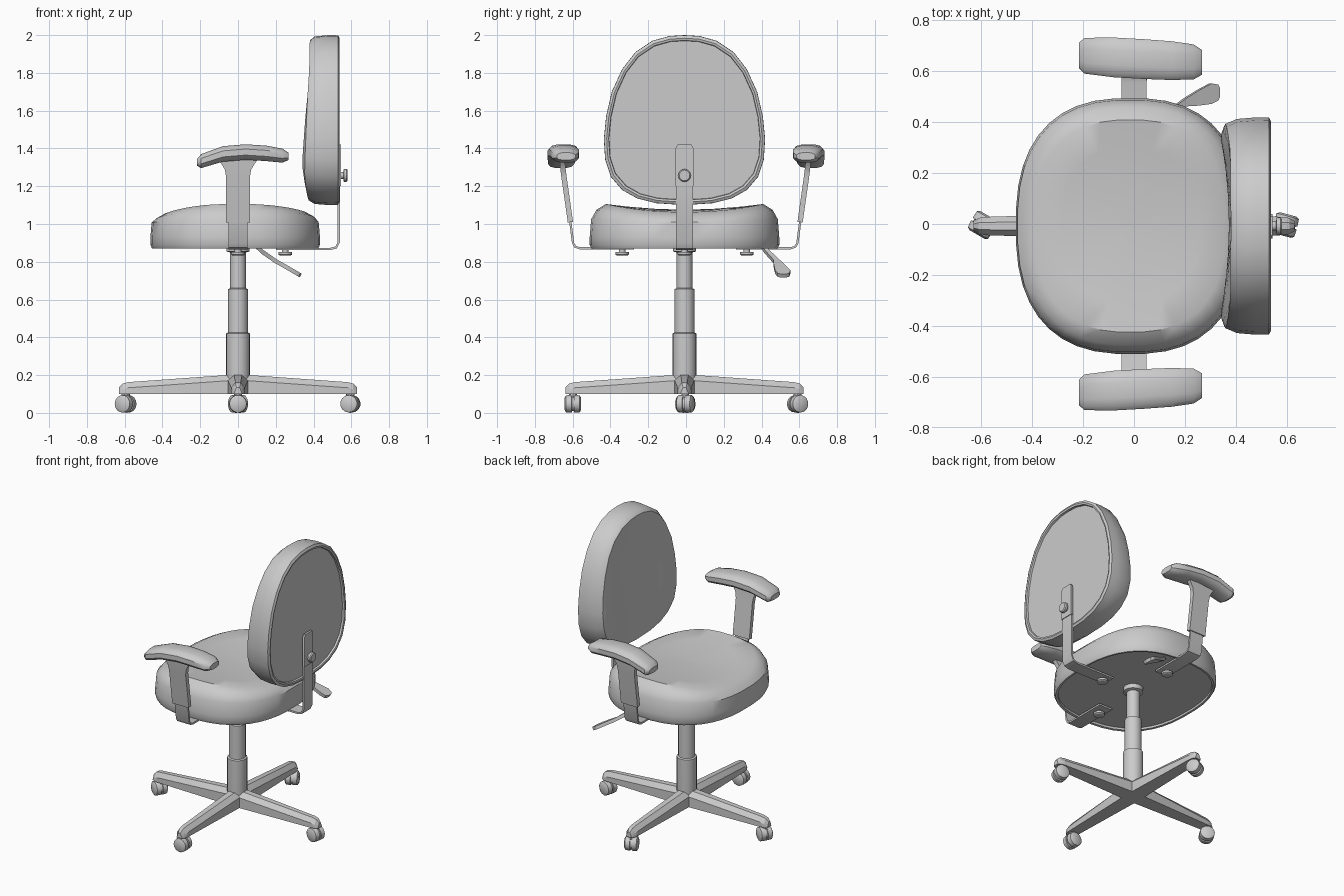
import bpy, bmesh, math
from mathutils import Matrix, Vector

cube = bpy.data.objects.get("Cube")
if cube:
    bpy.data.objects.remove(cube, do_unlink=True)

GREY = (0.6, 0.6, 0.6, 1)
mat = bpy.data.materials.new("plain grey")
mat.use_nodes = True
mat.diffuse_color = GREY
mat.node_tree.nodes["Principled BSDF"].inputs["Base Color"].default_value = GREY
CY = -0.008  # sideways centre of column, seat and back


def finish(name, bm, angle=32):
    bmesh.ops.recalc_face_normals(bm, faces=bm.faces)
    me = bpy.data.meshes.new(name)
    bm.to_mesh(me)
    bm.free()
    me.materials.append(mat)
    ob = bpy.data.objects.new(name, me)
    bpy.context.collection.objects.link(ob)
    bpy.ops.object.select_all(action="DESELECT")
    ob.select_set(True)
    bpy.context.view_layer.objects.active = ob
    bpy.ops.object.shade_smooth_by_angle(angle=math.radians(angle))
    return ob


def loft(name, rings, angle=32):
    """Skin a list of equal-length point rings and cap both ends."""
    bm = bmesh.new()
    rows = [[bm.verts.new(p) for p in ring] for ring in rings]
    n = len(rows[0])
    for a, b in zip(rows, rows[1:]):
        for i in range(n):
            j = (i + 1) % n
            bm.faces.new((a[i], a[j], b[j], b[i]))
    bm.faces.new(rows[0])
    bm.faces.new(rows[-1])
    return finish(name, bm, angle)


def turned(name, profile, centre, axis=(0, 0, 1), sides=20):
    """Round part from (radius, distance along axis) pairs."""
    rot = Vector((0, 0, 1)).rotation_difference(Vector(axis)).to_matrix()
    rings = []
    for r, h in profile:
        ts = [2 * math.pi * i / sides for i in range(sides)]
        rings.append([Vector(centre) + rot @ Vector((r * math.cos(t), r * math.sin(t), h)) for t in ts])
    return loft(name, rings)


def strip(name, path, place, thick):
    """Bent flat bar from (u, z, half width) points."""
    pts = [Vector(p[:2]) for p in path]
    rings = []
    for i, p in enumerate(pts):
        d = (pts[min(i + 1, len(pts) - 1)] - pts[max(i - 1, 0)]).normalized()
        n = Vector((-d.y, d.x)) * thick / 2
        w = path[i][2]
        rings.append([place(q.x, s, q.y) for q, s in ((p + n, -w), (p + n, w), (p - n, w), (p - n, -w))])
    return loft(name, rings)


def superellipse(a, b, power, n):
    out = []
    for i in range(n):
        t = 2 * math.pi * (i + 0.5) / n
        c, s = math.cos(t), math.sin(t)
        out.append((a * math.copysign(abs(c) ** (2 / power), c), b * math.copysign(abs(s) ** (2 / power), s)))
    return out


# Star base: four tapered legs with bevelled tops
LEG = [(0.0, 0.205, 0.055), (0.06, 0.2, 0.052), (0.58, 0.163, 0.036), (0.61, 0.155, 0.032), (0.63, 0.135, 0.02)]
CASTER_TURN = {0: 75, 1: 25, 2: 60, 3: 90}
for k, side in enumerate(("rear", "left", "front", "right")):
    turn = Matrix.Rotation(k * math.pi / 2, 3, "Z")
    rings = []
    for x, top, w in LEG:
        section = [(-w, 0.1), (w, 0.1), (w, top - 0.03), (w * 0.4, top), (-w * 0.4, top), (-w, top - 0.03)]
        rings.append([turn @ Vector((x, y, z)) + Vector((0, CY, 0)) for y, z in section])
    loft(side + "_base_leg", rings, 25)
    # Caster: twin wheel, axle hub and stem
    c = turn @ Vector((0.595, 0, 0.048)) + Vector((0, CY / 2, 0))
    a = math.radians(CASTER_TURN[k])
    axis = (math.cos(a), math.sin(a), 0)
    turned(side + "_caster_wheels", [(0.034, -0.043), (0.046, -0.036), (0.048, -0.006), (0.04, -0.005),
           (0.04, 0.005), (0.048, 0.006), (0.046, 0.036), (0.034, 0.043)], c, axis, 14)
    turned(side + "_caster_stem", [(0.022, 0), (0.022, 0.06)], c, sides=10)

# Gas column in three stages with a flange under the seat
turned("column", [(0.06, 0.1), (0.063, 0.2), (0.063, 0.42), (0.053, 0.425), (0.053, 0.655), (0.042, 0.66),
                  (0.042, 0.85), (0.062, 0.855), (0.062, 0.885)], (0, CY, 0))


# Seat cushion: saddle-shaped top with a recessed underside
def seat_top(x, y):
    return -0.03 * (1 - min(1, (y / 0.41) ** 2)) - (0.025 if x < 0 else 0.015) * (x / 0.4) ** 2


SEAT = [(0.945, 0.885, 0), (0.95, 0.872, 0), (0.98, 0.87, 0), (1.0, 0.89, 0), (1.0, 0.93, 0), (0.985, 1.025, 0.3),
        (0.93, 1.075, 0.8), (0.83, 1.106, 1), (0.6, 1.106, 1), (0.3, 1.106, 1), (0.03, 1.106, 1)]
outline = superellipse(0.45, 0.503, 2.5, 40)
loft("seat_cushion", [[(x * s - 0.015, y * s + CY, z + f * seat_top(x * s, y * s)) for x, y in outline]
                      for s, z, f in SEAT], 35)

# Backrest cushion: egg outline, hollowed front, recessed rear panel
HALF = [(0.0, 1.1), (0.15, 1.11), (0.25, 1.135), (0.33, 1.18), (0.39, 1.25), (0.42, 1.34), (0.427, 1.45), (0.415, 1.57),
        (0.385, 1.7), (0.33, 1.82), (0.26, 1.91), (0.17, 1.97), (0.08, 1.995), (0.0, 2.0)]
egg = HALF + [(-y, z) for y, z in HALF[-2:0:-1]]


def back_front(y, z):
    return 0.338 + 0.068 * max(0, z - 1.3) + 0.035 * (1 - min(1, (y / 0.36) ** 2)) * min(1, max(0, (1.95 - z) / 0.3))


BACK = [(0.935, 0.522, 0), (0.94, 0.535, 0), (0.965, 0.538, 0), (0.998, 0.53, 0), (1.0, 0.48, 0), (0.985, 0.405, 0),
        (0.94, 0.375, 0.6), (0.86, 0, 1), (0.6, 0, 1), (0.3, 0, 1), (0.03, 0, 1)]
rings = []
for s, x, f in BACK:
    ring = []
    for y, z in egg:
        y, z = y * s, 1.53 + (z - 1.53) * s
        ring.append((x * (1 - f) + f * back_front(y, z), y + CY, z))
    rings.append(ring)
loft("backrest_cushion", rings, 35)

# Backrest bracket, slider plate, knob and bolt
along_x = lambda u, w, z: (u, w + CY, z)
strip("backrest_bracket", [(0.2, 0.868, 0.045), (0.49, 0.868, 0.045), (0.52, 0.876, 0.045), (0.534, 0.905, 0.045),
                           (0.534, 1.27, 0.045)], along_x, 0.012)
strip("backrest_slider", [(0.538, 1.2, 0.048), (0.538, 1.4, 0.048), (0.538, 1.42, 0.038)], along_x, 0.014)
turned("backrest_knob", [(0.018, 0), (0.018, 0.015), (0.034, 0.017), (0.034, 0.032), (0.028, 0.038)],
       (0.543, CY, 1.257), (1, 0, 0), 12)
BOLT = [(0.028, 0), (0.036, 0.005), (0.036, 0.018), (0.018, 0.02), (0.018, 0.04)]
turned("backrest_bolt", BOLT, (0.25, CY, 0.833), sides=12)

# Arms: bent bracket, flared sleeve, padded rest
PAD = [(-0.217, 1.326, 0.018, 0.05), (-0.195, 1.333, 0.038, 0.072), (-0.08, 1.371, 0.042, 0.08), (0.04, 1.381, 0.042, 0.08),
       (0.15, 1.374, 0.042, 0.078), (0.235, 1.362, 0.038, 0.07), (0.267, 1.358, 0.02, 0.05)]
for s, side in ((1, "left"), (-1, "right")):
    across = lambda u, w, z: (w, s * u + CY * 0.5, z)
    strip(side + "_arm_bracket", [(0.27, 0.872, 0.05), (0.56, 0.872, 0.05), (0.583, 0.88, 0.05), (0.594, 0.9, 0.05),
                                  (0.612, 1.04, 0.05)], across, 0.012)
    strip(side + "_arm_sleeve", [(0.608, 1.01, 0.063), (0.642, 1.25, 0.063), (0.647, 1.29, 0.07), (0.65, 1.32, 0.088),
                                 (0.653, 1.35, 0.11)], across, 0.028)
    turned(side + "_arm_bolt", BOLT, (0, s * 0.33 + CY, 0.833), sides=12)
    loft(side + "_armrest_pad", [[(x, s * (0.65 - 0.056 * x) + y, z + h) for y, h in superellipse(w, t, 2.8, 12)]
                                 for x, z, t, w in PAD], 38)

# Height lever with a flat paddle
LEVER = [(0.1, 0.41, 0.88, 0.012), (0.13, 0.43, 0.852, 0.012), (0.2, 0.478, 0.803, 0.016), (0.25, 0.495, 0.775, 0.03),
         (0.3, 0.512, 0.746, 0.04), (0.325, 0.516, 0.731, 0.032), (0.332, 0.516, 0.727, 0.018)]
loft("height_lever", [[(x + 0.5 * t, y + w * j, z + 0.86 * t)
                       for j, t in ((-1, -0.011), (1, -0.011), (1, 0.011), (-1, 0.011))] for x, y, z, w in LEVER])
